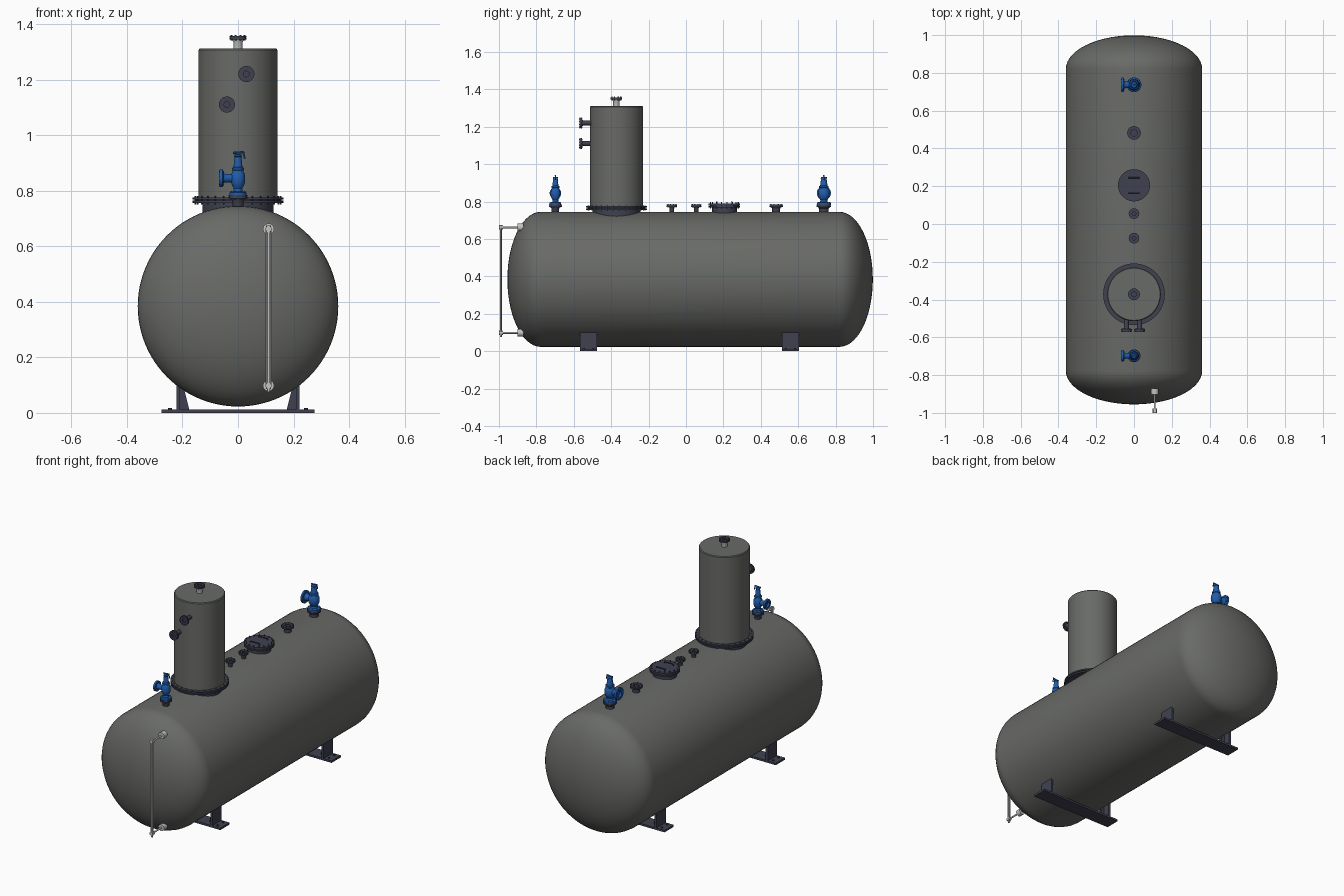
import bpy, bmesh, math
from mathutils import Vector

if "Cube" in bpy.data.objects:
    bpy.data.objects.remove(bpy.data.objects["Cube"])


def material(name, r, g, b):
    m = bpy.data.materials.new(name)
    m.diffuse_color = (r, g, b, 1)
    m.use_nodes = True
    m.node_tree.nodes["Principled BSDF"].inputs["Base Color"].default_value = m.diffuse_color
    return m


GREY = material("vessel_grey", 0.14, 0.145, 0.135)
DARK = material("slate_fittings", 0.05, 0.053, 0.08)
BLUE = material("valve_blue", 0.015, 0.11, 0.42)
STEEL = material("light_steel", 0.55, 0.55, 0.55)


def finish(name, bm, mat, smooth=True):
    bmesh.ops.remove_doubles(bm, verts=bm.verts, dist=1e-6)
    bmesh.ops.recalc_face_normals(bm, faces=bm.faces)
    me = bpy.data.meshes.new(name)
    bm.to_mesh(me)
    bm.free()
    me.materials.append(mat)
    ob = bpy.data.objects.new(name, me)
    bpy.context.collection.objects.link(ob)
    if smooth:
        bpy.ops.object.select_all(action='DESELECT')
        ob.select_set(True)
        bpy.context.view_layer.objects.active = ob
        bpy.ops.object.shade_smooth_by_angle(angle=math.radians(32))
    return ob


def spin(bm, profile, origin=(0, 0, 0), axis=(0, 0, 1), n=32):
    """Revolve (radius, height) points about an axis through origin."""
    q = Vector((0, 0, 1)).rotation_difference(Vector(axis))
    o = Vector(origin)
    rings = []
    for r, h in profile:
        if r < 1e-6:
            rings.append([bm.verts.new(o + q @ Vector((0, 0, h)))] * n)
        else:
            rings.append([bm.verts.new(o + q @ Vector((r * math.cos(2 * math.pi * i / n),
                          r * math.sin(2 * math.pi * i / n), h))) for i in range(n)])
    for a, b in zip(rings, rings[1:]):
        for i in range(n):
            j = (i + 1) % n
            vs = list(dict.fromkeys([a[i], a[j], b[j], b[i]]))
            if len(vs) > 2:
                bm.faces.new(vs)


def rod(bm, p, q, r, n=16):
    d = Vector(q) - Vector(p)
    spin(bm, [(0, 0), (r, 0), (r, d.length), (0, d.length)], p, d.normalized(), n)


def bolts(bm, origin, axis, radius, h0, h1, count, r=0.0035):
    q = Vector((0, 0, 1)).rotation_difference(Vector(axis))
    for i in range(count):
        a = 2 * math.pi * (i + 0.5) / count
        x, y = radius * math.cos(a), radius * math.sin(a)
        rod(bm, Vector(origin) + q @ Vector((x, y, h0)),
            Vector(origin) + q @ Vector((x, y, h1)), r, 6)


def nozzle(name, origin, axis, neck, flange, h, t=0.012, count=8, neck_mat=None):
    """Pipe neck ending in a bolted flange whose face is at height h."""
    bm = bmesh.new()
    spin(bm, [(0, h - t), (neck * 1.25, h - t - 0.006), (flange, h - t), (flange, h - t * 0.6),
              (flange * 0.93, h - t * 0.6), (flange * 0.93, h - t * 0.4), (flange, h - t * 0.4),
              (flange, h), (neck * 0.8, h), (neck * 0.8, h - 0.008), (0, h - 0.008)][2:] , origin, axis)
    spin(bm, [(neck * 1.3, h - t), (flange, h - t)], origin, axis)
    bolts(bm, origin, axis, flange * 0.8, h - t - 0.004, h + 0.004, count)
    finish(name + "_flange", bm, DARK)
    bm = bmesh.new()
    spin(bm, [(neck, -0.02), (neck, h - t - 0.01), (neck * 1.3, h - t)], origin, axis)
    finish(name + "_neck", bm, neck_mat or DARK)


# horizontal vessel with elliptical heads
CZ, R, Y0, Y1, DEPTH = 0.384, 0.361, -0.776, 0.82, 0.179
steps = [math.pi / 2 * i / 14 for i in range(15)]
prof = [(R * math.sin(a), Y0 - DEPTH * math.cos(a)) for a in steps]
prof += [(R * math.cos(a), Y1 + DEPTH * math.sin(a)) for a in steps]
prof[0] = (0, Y0 - DEPTH)
prof[-1] = (0, Y1 + DEPTH)
bm = bmesh.new()
spin(bm, prof, (0, 0, CZ), (0, 1, 0), 96)
finish("vessel_shell", bm, GREY)

# deaerator tower
TY = -0.372
bm = bmesh.new()
spin(bm, [(0.142, 0.77), (0.142, 1.306), (0.138, 1.311), (0, 1.311)], (0, TY, 0), n=64)
finish("tower_shell", bm, GREY)
bm = bmesh.new()
spin(bm, [(0.128, 0.66), (0.128, 0.756), (0.163, 0.756), (0.163, 0.764), (0.15, 0.764),
          (0.15, 0.768), (0.163, 0.768), (0.163, 0.776), (0.14, 0.776)], (0, TY, 0), n=64)
bolts(bm, (0, TY, 0), (0, 0, 1), 0.154, 0.751, 0.78, 28, 0.003)
finish("tower_base_flange", bm, DARK)
nozzle("tower_vent", (0, TY, 1.311), (0, 0, 1), 0.017, 0.031, 0.046, neck_mat=STEEL)
for i, (x, z) in enumerate([(0.03, 1.22), (-0.04, 1.11)]):
    nozzle(f"tower_inlet_{i + 1}", (x, TY - 0.135, z), (0, -1, 0), 0.013, 0.029, 0.062)

# nozzles along the top of the vessel
TOP = CZ + R
for name, y, neck, fl in [("front_valve_nozzle", -0.698, 0.02, 0.034),
                          ("small_nozzle_1", -0.075, 0.012, 0.028),
                          ("small_nozzle_2", 0.055, 0.012, 0.028),
                          ("rear_nozzle", 0.482, 0.021, 0.036),
                          ("rear_valve_nozzle", 0.737, 0.026, 0.039)]:
    nozzle(name, (0, y, TOP), (0, 0, 1), neck, fl, 0.039)

# manhole with bolted cover
bm = bmesh.new()
spin(bm, [(0.067, 0.70), (0.067, 0.768), (0.085, 0.768), (0.085, 0.777), (0.078, 0.777),
          (0.078, 0.78), (0.085, 0.78), (0.085, 0.79), (0, 0.79)], (0, 0.205, 0), n=48)
bolts(bm, (0, 0.205, 0), (0, 0, 1), 0.076, 0.763, 0.797, 16)
for s in (-1, 1):
    pts = [(-0.03, 0.205 + s * 0.04, 0.788), (-0.03, 0.205 + s * 0.04, 0.799),
           (0.03, 0.205 + s * 0.04, 0.799), (0.03, 0.205 + s * 0.04, 0.788)]
    for p, q in zip(pts, pts[1:]):
        rod(bm, p, q, 0.003, 8)
finish("manhole", bm, DARK)

# safety valves with side outlet and lever
for name, y, s in [("front_safety_valve", -0.698, 1.0), ("rear_safety_valve", 0.737, 1.22)]:
    bm = bmesh.new()
    body = [(0, .784), (.031, .784), (.031, .794), (.017, .797), (.015, .808), (.021, .818),
            (.025, .83), (.026, .845), (.024, .86), (.019, .872), (.021, .874), (.021, .882),
            (.016, .885), (.014, .905), (.012, .922), (.014, .924), (.013, .93), (0, .933)]
    spin(bm, [(r * s, h) for r, h in body], (0, y, 0))
    spin(bm, [(0.015 * s, 0), (0.015 * s, 0.045), (0.019 * s, 0.053), (0.031 * s, 0.055),
              (0.031 * s, 0.066), (0.016 * s, 0.066), (0.014 * s, 0.056), (0, 0.056)],
         (0, y, 0.845), (-1, 0, 0))
    bolts(bm, (0, y, 0.845), (-1, 0, 0), 0.025 * s, 0.051, 0.069, 8, 0.003)
    bolts(bm, (0, y, 0), (0, 0, 1), 0.026 * s, 0.78, 0.798, 8, 0.003)
    rod(bm, (-0.018, y, 0.936), (0.022, y, 0.939), 0.004, 8)
    rod(bm, (0.02, y, 0.938), (0.024, y, 0.915), 0.003, 8)
    finish(name, bm, BLUE)


def prism(bm, outline, y0, y1):
    """Extrude an x,z outline along y."""
    a = [bm.verts.new((x, y0, z)) for x, z in outline]
    b = [bm.verts.new((x, y1, z)) for x, z in outline]
    bm.faces.new(a)
    bm.faces.new(b)
    for i in range(len(a)):
        j = (i + 1) % len(a)
        bm.faces.new((a[i], a[j], b[j], b[i]))


# support feet: base plate, outer upright and gusset on each side
for name, y in [("front_saddle", -0.521), ("rear_saddle", 0.558)]:
    bm = bmesh.new()
    prism(bm, [(-0.276, 0), (0.276, 0), (0.276, 0.012), (-0.276, 0.012)], y - 0.045, y + 0.045)
    for s in (-1, 1):
        prism(bm, [(s * 0.222, 0.01), (s * 0.222, 0.103), (s * 0.208, 0.094), (s * 0.208, 0.01)],
              y - 0.045, y + 0.045)
        prism(bm, [(s * 0.21, 0.01), (s * 0.21, 0.1), (s * 0.195, 0.09), (s * 0.175, 0.01)],
              y - 0.006, y + 0.006)
        for dy in (-0.025, 0.025):
            rod(bm, (s * 0.245, y + dy, 0.01), (s * 0.245, y + dy, 0.018), 0.007, 6)
    finish(name, bm, DARK, False)

# level gauge on the front head
GX, GY = 0.11, -0.99
bm = bmesh.new()
rod(bm, (GX, GY, 0.075), (GX, GY, 0.672), 0.005)
for s in (-1, 1):
    rod(bm, (GX + s * 0.008, GY, 0.1), (GX + s * 0.008, GY, 0.66), 0.0025, 8)
for z in (0.098, 0.662):
    rod(bm, (GX, -0.86, z), (GX, GY, z), 0.005)
    rod(bm, (GX, -0.87, z), (GX, -0.902, z), 0.02, 24)
    rod(bm, (GX, GY + 0.012, z), (GX, -1.0, z), 0.011)
    rod(bm, (GX, GY, z - 0.012), (GX, GY, z + 0.012), 0.009)
finish("level_gauge", bm, STEEL)
